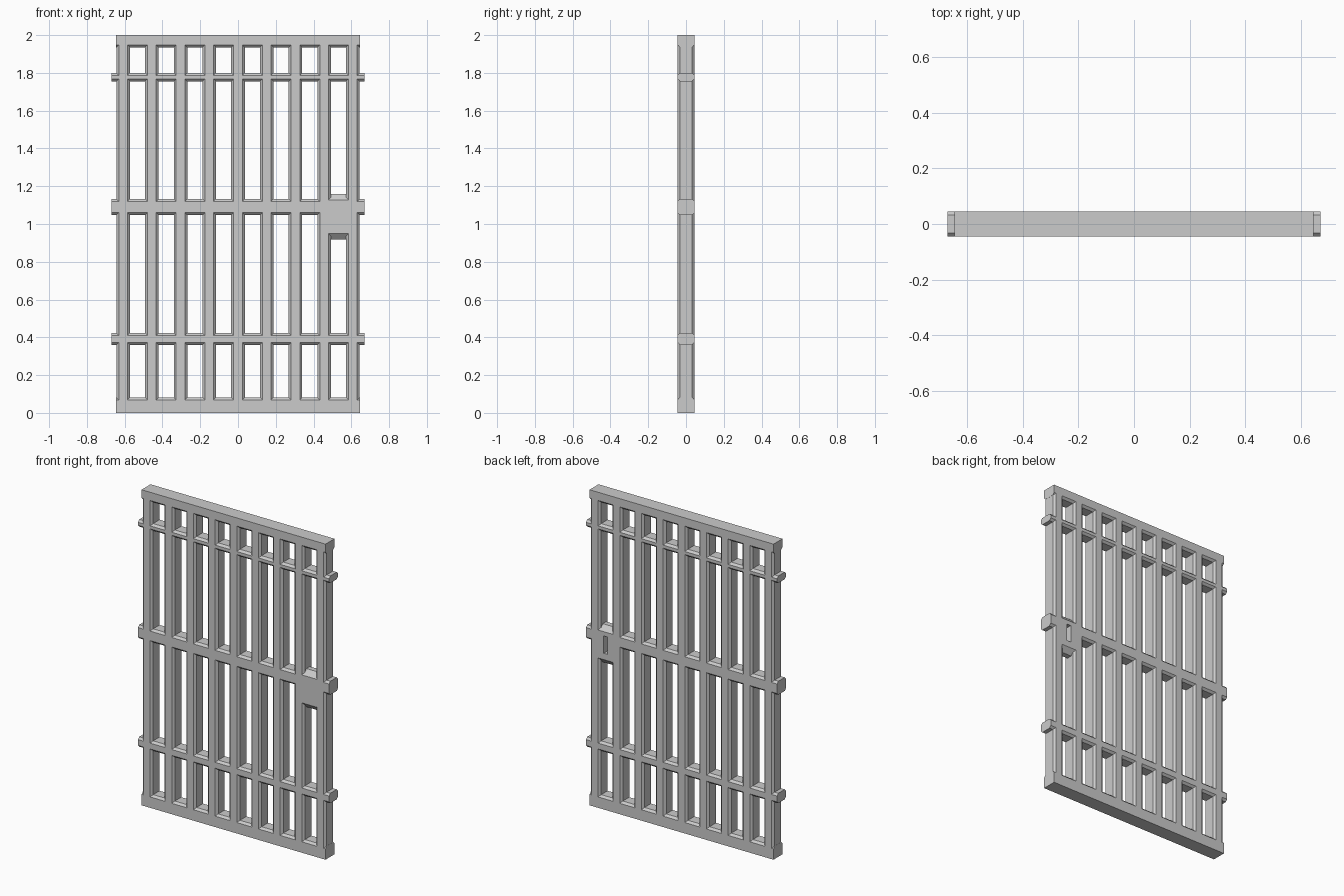
import bpy, bmesh
from mathutils import Vector

if "Cube" in bpy.data.objects:
    bpy.data.objects.remove(bpy.data.objects["Cube"])

D = 0.045          # half depth of the door
C = 0.013          # chamfer width
PITCH = 0.152      # bar spacing


def prism(bm, profile, axis, a, b):
    """Extrude a (u, y) profile from a to b along axis 'X' or 'Z'."""
    def place(u, y, t):
        return Vector((t, y, u)) if axis == 'X' else Vector((u, y, t))
    lo = [bm.verts.new(place(u, y, a)) for u, y in profile]
    hi = [bm.verts.new(place(u, y, b)) for u, y in profile]
    bm.faces.new(lo)
    bm.faces.new(hi[::-1])
    n = len(profile)
    for i in range(n):
        j = (i + 1) % n
        bm.faces.new((lo[i], hi[i], hi[j], lo[j]))


def profile(u0, u1, c0=C, c1=C, cy=C):
    """Chamfered section from u0 to u1; a zero chamfer leaves that side square."""
    pts = [(u0 + c0, -D), (u1 - c1, -D)]
    pts += [(u1, -D + cy), (u1, D - cy)] if c1 else []
    pts += [(u1 - c1, D), (u0 + c0, D)]
    pts += [(u0, D - cy), (u0, -D + cy)] if c0 else []
    return pts


def make(name, fill):
    bm = bmesh.new()
    fill(bm)
    bmesh.ops.recalc_face_normals(bm, faces=bm.faces)
    me = bpy.data.meshes.new(name)
    bm.to_mesh(me)
    bm.free()
    ob = bpy.data.objects.new(name, me)
    bpy.context.collection.objects.link(ob)
    return ob


def combine(target, tool, operation):
    mod = target.modifiers.new(operation.lower(), 'BOOLEAN')
    mod.operation, mod.solver, mod.object = operation, 'EXACT', tool
    bpy.context.view_layer.objects.active = target
    bpy.ops.object.modifier_apply(modifier=mod.name)
    bpy.data.objects.remove(tool)


# Nine chamfered upright bars
def bars(bm):
    for i in range(-4, 5):
        x = i * PITCH
        prism(bm, profile(x - 0.036, x + 0.036), 'Z', 0.03, 1.97)


# Top and bottom frame rails, and three cross rails with protruding ends
def rails(bm):
    prism(bm, profile(0, 0.082, 0, C), 'X', -0.645, 0.645)
    prism(bm, profile(1.935, 2.0, C, 0), 'X', -0.645, 0.645)
    for z0, z1 in ((0.36, 0.423), (1.047, 1.133), (1.755, 1.80)):
        prism(bm, profile(z0, z1), 'X', -0.67, 0.67)


# Lock housing filling part of the last bay
def lock(bm):
    prism(bm, profile(0.917, 1.16, 0.033, 0.033, 0.028), 'X', 3 * PITCH, 4 * PITCH)


# Keyhole slot in the back of the lock housing
def slot(bm):
    x = 3.5 * PITCH
    prism(bm, [(0.99, 0.005), (1.10, 0.005), (1.10, 0.1), (0.99, 0.1)],
          'X', x - 0.014, x + 0.014)


door = make("barred_door", bars)
combine(door, make("cross_rails", rails), 'UNION')
combine(door, make("lock_housing", lock), 'UNION')
combine(door, make("key_slot", slot), 'DIFFERENCE')
